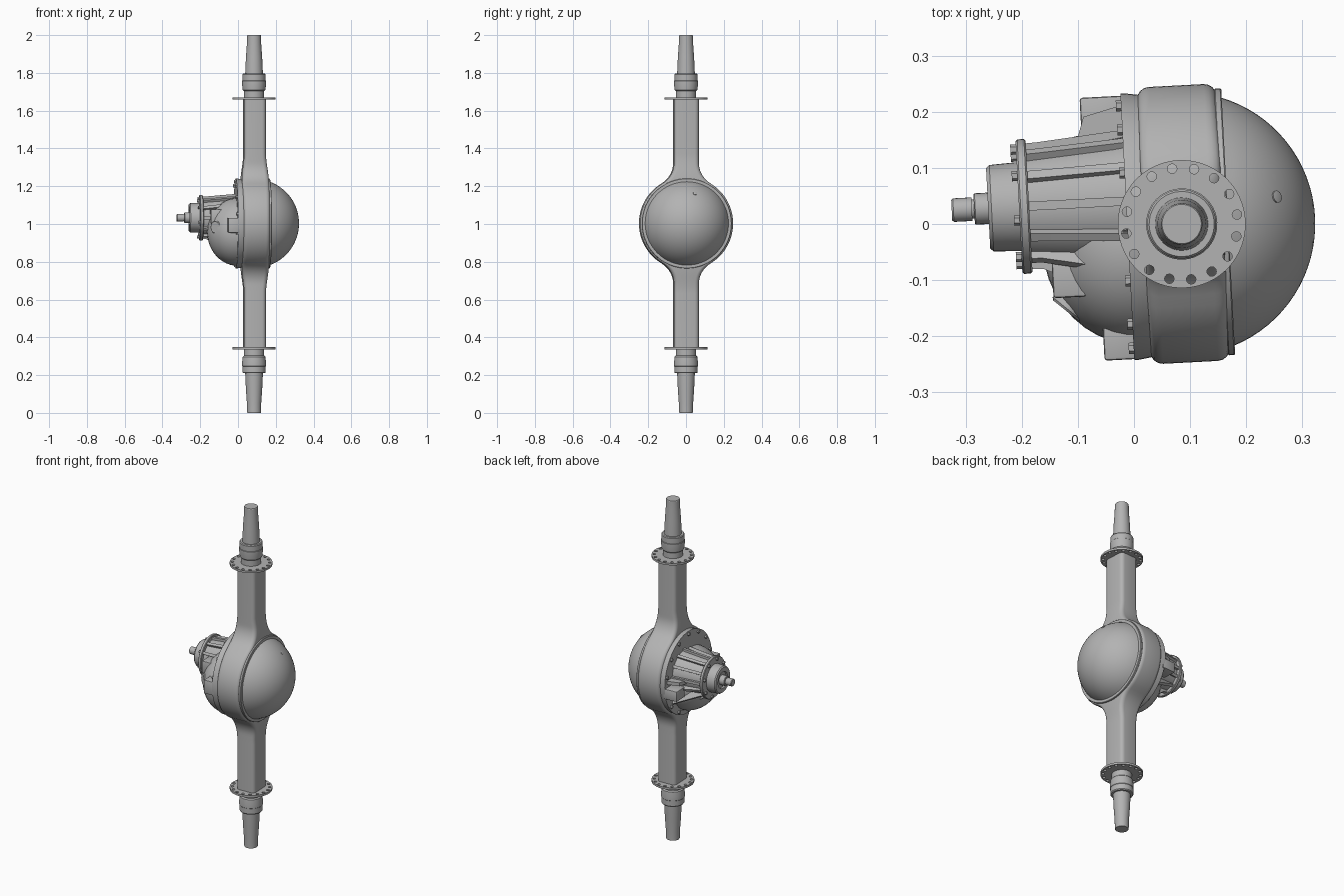
import bpy, bmesh, math
from mathutils import Matrix, Vector

if "Cube" in bpy.data.objects:
    bpy.data.objects.remove(bpy.data.objects["Cube"])

# Parts are built around a centre at z = 0, then the whole axle is turned and lifted
CX, CZ = 0.086, 1.003
PLACE = (Matrix.Translation((CX, 0, CZ)) @ Matrix.Rotation(math.radians(3), 4, 'Z')
         @ Matrix.Translation((-CX, 0, 0)))
X, NX = (1, 0, 0), (-1, 0, 0)
PY, PZ = 0.046, 0.03          # pinion axis offset

grey = bpy.data.materials.new("cast_grey")
grey.diffuse_color = (0.45, 0.45, 0.45, 1)
grey.use_nodes = True
grey.node_tree.nodes["Principled BSDF"].inputs["Base Color"].default_value = grey.diffuse_color


def finish(name, bm, mat=None):
    bmesh.ops.remove_doubles(bm, verts=bm.verts, dist=1e-5)
    bmesh.ops.recalc_face_normals(bm, faces=bm.faces)
    bm.transform(PLACE @ mat if mat else PLACE)
    me = bpy.data.meshes.new(name)
    bm.to_mesh(me)
    bm.free()
    me.materials.append(grey)
    ob = bpy.data.objects.new(name, me)
    bpy.context.collection.objects.link(ob)
    return ob


def loft(bm, rings):
    """Skin a list of equal-length point rings and cap both ends."""
    vs = [[bm.verts.new(p) for p in ring] for ring in rings]
    n = len(vs[0])
    for a, b in zip(vs, vs[1:]):
        for i in range(n):
            j = (i + 1) % n
            bm.faces.new((a[i], a[j], b[j], b[i]))
    bm.faces.new(vs[0][::-1])
    bm.faces.new(vs[-1])


def circle(r, h, seg):
    return [(r * math.cos(2 * math.pi * i / seg), r * math.sin(2 * math.pi * i / seg), h)
            for i in range(seg)]


def lathe(name, profile, origin, direction, seg=40):
    """Revolve (height, radius) pairs about a direction."""
    bm = bmesh.new()
    loft(bm, [circle(r, h, seg) for h, r in profile])
    rot = Vector(direction).to_track_quat('Z', 'Y').to_matrix().to_4x4()
    return finish(name, bm, Matrix.Translation(origin) @ rot)


def prism(name, pts, thick, mat):
    """Extrude an outline in the local xy plane to both sides."""
    bm = bmesh.new()
    loft(bm, [[(x, y, z) for x, y in pts] for z in (-thick / 2, thick / 2)])
    return finish(name, bm, mat)


def box(name, lo, hi, bevel=0.005):
    bm = bmesh.new()
    loft(bm, [[(lo[0], lo[1], z), (hi[0], lo[1], z), (hi[0], hi[1], z), (lo[0], hi[1], z)]
              for z in (lo[2], hi[2])])
    bmesh.ops.bevel(bm, geom=bm.edges[:], offset=bevel, segments=2, affect='EDGES', profile=0.5)
    return finish(name, bm)


# Axle housing: rounded box section that swells into a round centre
def half_y(z):
    z, R, h = abs(z), 0.126, 0.32
    if z < 0.212:
        return math.sqrt(0.247 ** 2 - z * z)
    if z < h:
        return 0.066 + R - math.sqrt(R * R - (h - z) ** 2)
    return 0.066


def section(z):
    t = min(1, max(0, (0.37 - abs(z)) / 0.14))
    hx = 0.058 + 0.013 * t * t * (3 - 2 * t)
    hy, r, ring = half_y(z), 0.022, []
    for k, (sx, sy) in enumerate(((1, 1), (-1, 1), (-1, -1), (1, -1))):
        for s in range(5):
            a = math.pi / 2 * (k + s / 4)
            ring.append((0.088 + sx * (hx - r) + r * math.cos(a),
                         sy * (hy - r) + r * math.sin(a), z))
    return ring


bm = bmesh.new()
loft(bm, [section(z) for z in [-0.66] + [-0.37 + 0.74 * i / 56 for i in range(57)] + [0.66]])
finish("axle_housing", bm)

# Spindles and drilled brake flanges at both ends
for side, label, tip in ((1, "upper", 2 - CZ), (-1, "lower", CZ)):
    axis = (0, 0, side)
    lathe(label + "_spindle",
          [(0.64, 0.054), (0.7, 0.054), (0.706, 0.06), (0.735, 0.0635), (0.755, 0.0635),
           (0.757, 0.0615), (0.788, 0.0615), (0.793, 0.058), (0.793, 0.047), (0.88, 0.043),
           (0.95, 0.038), (tip - 0.003, 0.037), (tip, 0.035)], (CX - 0.001, 0, 0), axis)
    flange = lathe(label + "_brake_flange", [(0.655, 0.114), (0.667, 0.114)],
                   (CX - 0.001, 0, 0), axis, 64)
    bm = bmesh.new()
    for i in range(16):
        a = math.pi * (i + 0.3) / 8
        c = Vector((CX - 0.001 + 0.1 * math.cos(a), 0.1 * math.sin(a), 0))
        loft(bm, [[c + Vector(p) for p in circle(0.0085, side * h, 12)] for h in (0.64, 0.68)])
    cutter = finish("flange_hole_cutter", bm)
    cutter.hide_render = True
    mod = flange.modifiers.new("holes", 'BOOLEAN')
    mod.operation, mod.object, mod.solver = 'DIFFERENCE', cutter, 'EXACT'
    bpy.context.view_layer.objects.active = flange
    bpy.ops.object.modifier_apply(modifier="holes")
    bpy.data.objects.remove(cutter)

# Rear cover: seam ring, dome and filler plug
lathe("cover_ring", [(0.15, 0.232), (0.157, 0.238), (0.166, 0.238), (0.168, 0.236)],
      (0, 0, 0), X, 64)
dome = []
for i in range(17):
    a = math.radians(71 * (1 - i / 16))
    dome.append((0.088 + 0.235 * math.cos(a), 0.235 * math.sin(a)))
lathe("cover_dome", dome[:-1] + [(0.323, 0)], (0, 0, 0), X, 64)
d = Vector((0.17, 0.04, 0.16)).normalized()
lathe("filler_plug", [(0.22, 0.011), (0.237, 0.011), (0.238, 0.006)], (0.088, 0, 0), d, 12)

# Carrier flange with bolts
lathe("carrier_flange", [(-0.02, 0.234), (0.006, 0.238), (0.012, 0.238)], (0, 0, 0), NX, 64)
for i in range(14):
    a = 2 * math.pi * (i + 0.5) / 14
    lathe("carrier_bolt", [(0.01, 0.01), (0.021, 0.01)],
          (0, 0.222 * math.cos(a), 0.222 * math.sin(a)), NX, 6)

# Carrier: gear bulge and pinion barrel
bm = bmesh.new()
bmesh.ops.create_uvsphere(bm, u_segments=40, v_segments=24, radius=1)
finish("gear_bulge", bm, Matrix.Translation((0, -0.03, -0.045))
       @ Matrix.Diagonal((0.165, 0.18, 0.18, 1)))
lathe("pinion_barrel", [(-0.01, 0.118), (0.03, 0.112), (0.185, 0.098)], (0, PY, PZ), NX)

# Ribs around the barrel: (angle about the pinion axis, reach at the flange)
for deg, reach in ((0, 0.128), (30, 0.126), (60, 0.126), (90, 0.127), (120, 0.13), (150, 0.15),
                   (180, 0.19), (215, 0.235), (245, 0.25), (275, 0.24), (305, 0.2), (335, 0.15)):
    mat = Matrix.Translation((0, PY, PZ)) @ Matrix.Rotation(math.radians(deg), 4, 'X')
    prism("barrel_rib", [(-0.186, 0.08), (-0.186, 0.112), (-0.165, 0.113), (0, reach), (0, 0.08)],
          0.016, mat)

# Mounting lugs and side boss
box("left_lug", (-0.085, 0.15, -0.07), (0, 0.234, -0.01))
prism("left_lug_web", [(-0.1, 0.14), (-0.08, 0.2), (0, 0.22), (0, 0.14)], 0.02,
      Matrix.Translation((0, 0, 0.02)))
box("right_lug", (-0.065, -0.236, -0.05), (0, -0.15, 0.03))
box("bearing_block", (-0.15, -0.12, 0.0), (0, -0.04, 0.075))
lathe("side_boss", [(0.05, 0.034), (0.189, 0.034), (0.193, 0.03)], (0, 0, -0.02),
      (-0.13, -0.145, 0.0), 20)

# Pinion bearing plate with bolts
lathe("pinion_plate", [(0.185, 0.117), (0.188, 0.12), (0.2, 0.12), (0.203, 0.117)],
      (0, PY, PZ), NX, 48)
for i in range(8):
    a = 2 * math.pi * (i + 0.3) / 8
    lathe("plate_bolt", [(0.2, 0.009), (0.213, 0.009)],
          (0, PY + 0.105 * math.cos(a), PZ + 0.105 * math.sin(a)), NX, 6)

# Bearing cap, then pinion shaft with its threaded end
lathe("bearing_cap", [(0.19, 0.08), (0.252, 0.077), (0.258, 0.072), (0.258, 0.048),
                      (0.25, 0.045)], (0, PY, PZ), NX, 48)
lathe("pinion_shaft", [(0.24, 0.028), (0.281, 0.028), (0.283, 0.026), (0.283, 0.017),
                       (0.287, 0.017), (0.287, 0.021), (0.32, 0.021), (0.323, 0.018)],
      (0, PY, PZ), NX, 24)

# Smooth curved faces, keep edges sharp
bpy.ops.object.select_all(action='SELECT')
bpy.context.view_layer.objects.active = bpy.data.objects["axle_housing"]
bpy.ops.object.shade_smooth_by_angle(angle=math.radians(32))
